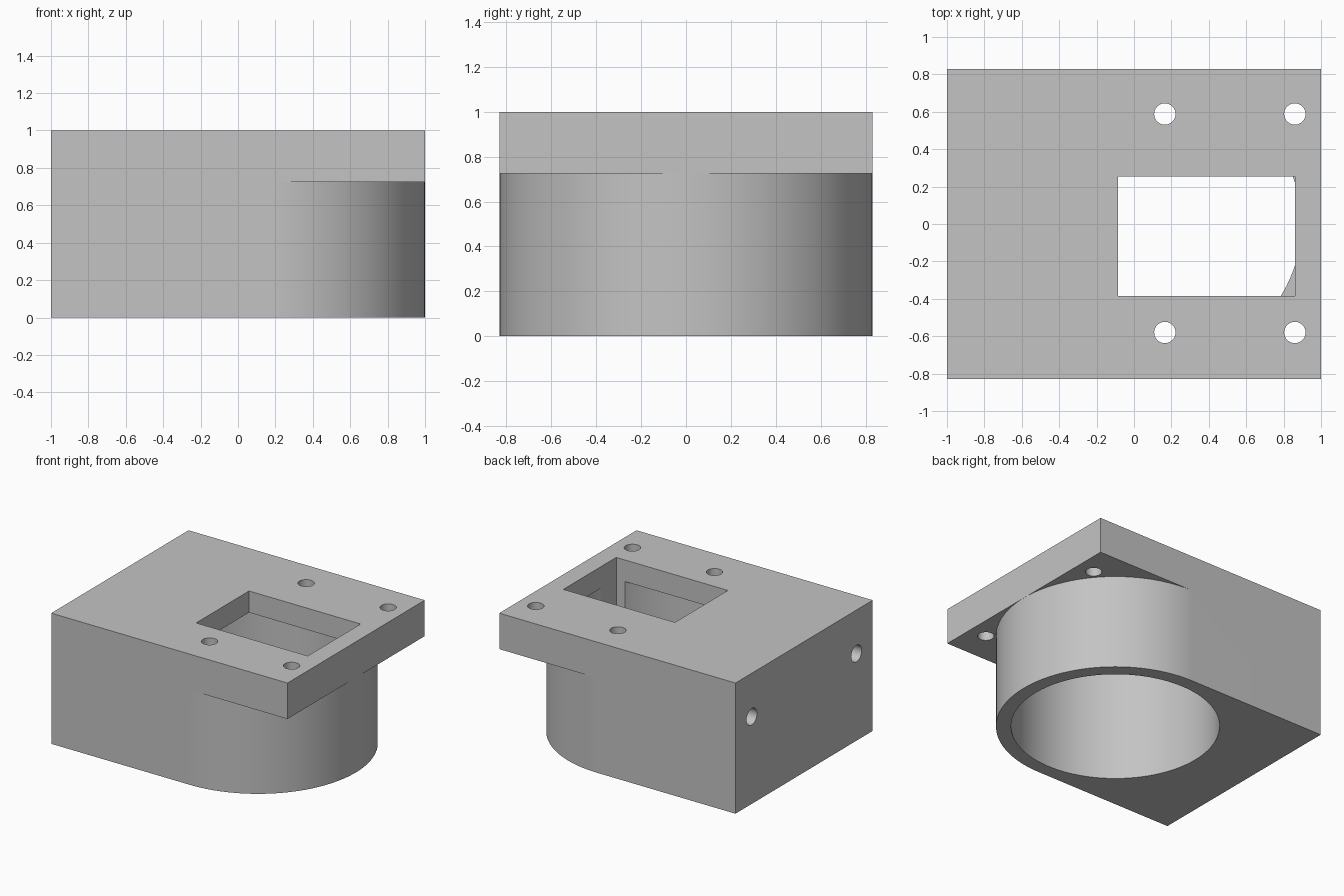
import bpy, bmesh, math
from mathutils import Matrix

cube = bpy.data.objects.get("Cube")
if cube:
    bpy.data.objects.remove(cube, do_unlink=True)

HALF_DEPTH = 0.83      # half depth, also the radius of the rounded end
BORE_X = 0.17          # centre of the rounded end and bore
PLATE_Z = 0.725        # underside of the overhanging plate

grey = bpy.data.materials.new("light grey")
grey.use_nodes = True
grey.diffuse_color = (0.55, 0.55, 0.55, 1)
grey.node_tree.nodes["Principled BSDF"].inputs["Base Color"].default_value = (0.55, 0.55, 0.55, 1)


def finish(name, bm):
    bmesh.ops.recalc_face_normals(bm, faces=bm.faces)
    mesh = bpy.data.meshes.new(name)
    bm.to_mesh(mesh)
    bm.free()
    mesh.materials.append(grey)
    obj = bpy.data.objects.new(name, mesh)
    bpy.context.collection.objects.link(obj)
    return obj


def prism(name, outline, z0, z1):
    bm = bmesh.new()
    face = bm.faces.new([bm.verts.new((x, y, z0)) for x, y in outline])
    top = bmesh.ops.extrude_face_region(bm, geom=[face])["geom"]
    verts = [v for v in top if isinstance(v, bmesh.types.BMVert)]
    bmesh.ops.translate(bm, verts=verts, vec=(0, 0, z1 - z0))
    return finish(name, bm)


def box(name, x0, x1, y0, y1, z0, z1):
    return prism(name, [(x0, y0), (x1, y0), (x1, y1), (x0, y1)], z0, z1)


def rod(name, radius, length, centre, along_x=False, sides=48):
    turn = Matrix.Rotation(math.pi / 2, 4, "Y") if along_x else Matrix()
    bm = bmesh.new()
    bmesh.ops.create_cone(bm, cap_ends=True, segments=sides, radius1=radius, radius2=radius,
                          depth=length, matrix=Matrix.Translation(centre) @ turn)
    return finish(name, bm)


def combine(target, tool, operation):
    mod = target.modifiers.new(operation.title(), "BOOLEAN")
    mod.operation, mod.solver, mod.object = operation, "EXACT", tool
    bpy.context.view_layer.objects.active = target
    bpy.ops.object.modifier_apply(modifier=mod.name)
    bpy.data.objects.remove(tool, do_unlink=True)


# Body: square at the left, half round at the right
steps = 96
arc = [(BORE_X + HALF_DEPTH * math.cos(a), HALF_DEPTH * math.sin(a))
       for a in (math.pi * (i / steps - 0.5) for i in range(steps + 1))]
housing = prism("housing", [(-1, -HALF_DEPTH)] + arc + [(-1, HALF_DEPTH)], 0, PLATE_Z)

# Rectangular top plate
plate = box("top_plate", -1, 1, -HALF_DEPTH, HALF_DEPTH, PLATE_Z, 1)
combine(housing, plate, "UNION")

# Blind bore from below, and the window into it from above
combine(housing, rod("bore", 0.725, 1.035, (BORE_X, 0, 0.3175), sides=160), "DIFFERENCE")
combine(housing, box("window", -0.085, 0.86, -0.385, 0.255, 0.6, 1.1), "DIFFERENCE")

# Four mounting holes through the plate
for x in (0.165, 0.86):
    for y in (-0.58, 0.588):
        combine(housing, rod("mounting_hole", 0.057, 0.6, (x, y, 0.9)), "DIFFERENCE")

# Two blind screw holes in the flat end
for y in (-0.633, 0.633):
    combine(housing, rod("screw_hole", 0.063, 1.0, (-1, y, 0.667), along_x=True), "DIFFERENCE")

# Smooth round walls, sharp edges
bpy.ops.object.select_all(action="DESELECT")
housing.select_set(True)
bpy.context.view_layer.objects.active = housing
bpy.ops.object.shade_smooth_by_angle(angle=math.radians(30))
